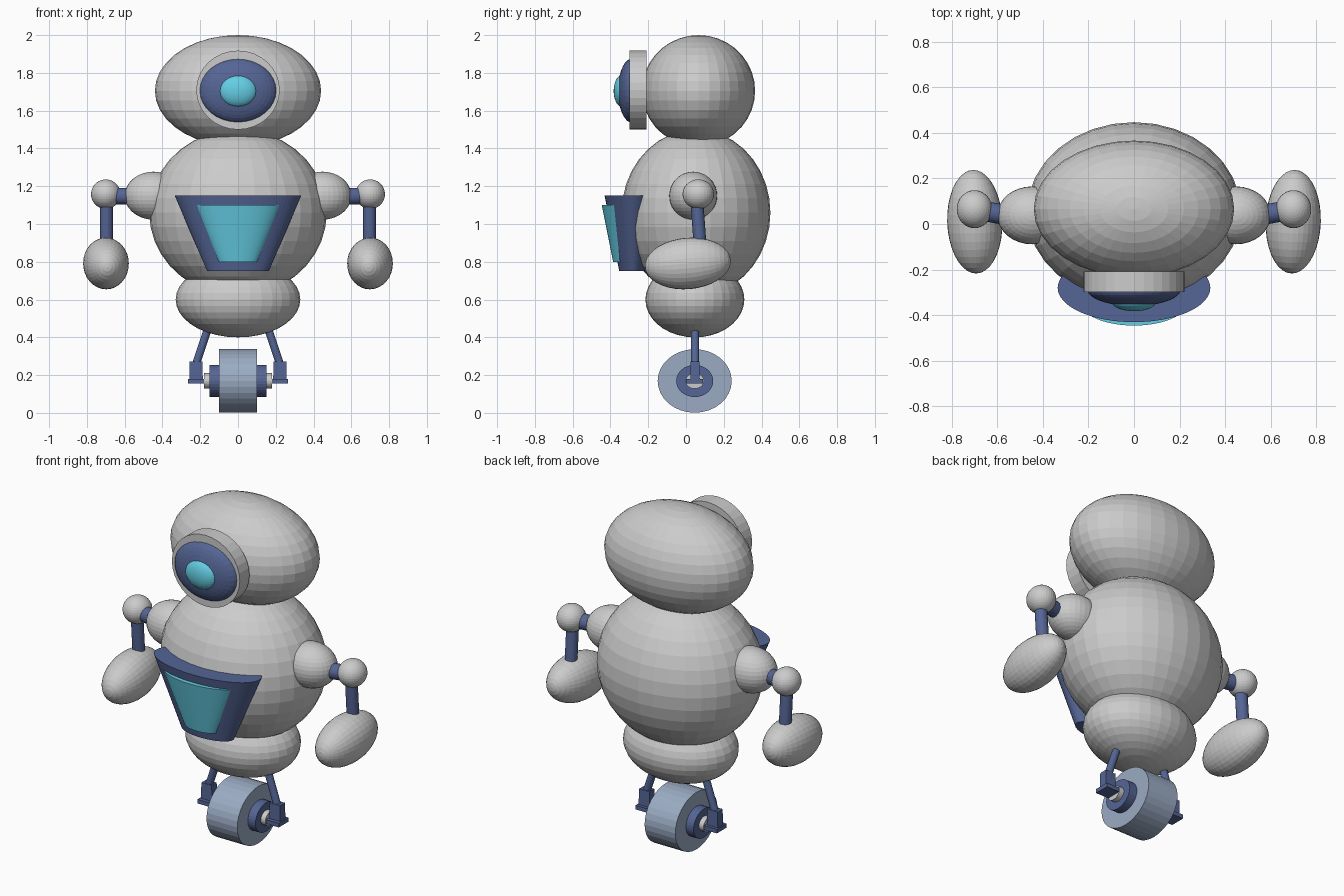
import bpy, bmesh
from math import radians
from mathutils import Vector, Matrix, Euler

if "Cube" in bpy.data.objects:
    bpy.data.objects.remove(bpy.data.objects["Cube"])


def material(name, rgb):
    m = bpy.data.materials.new(name)
    m.diffuse_color = (*rgb, 1)
    m.use_nodes = True
    m.node_tree.nodes["Principled BSDF"].inputs["Base Color"].default_value = m.diffuse_color
    return m


NAVY = material("navy", (0.09, 0.13, 0.30))
CYAN = material("cyan", (0.13, 0.62, 0.78))
STEEL = material("steel", (0.33, 0.41, 0.55))


def finish(name, bm, mat):
    me = bpy.data.meshes.new(name)
    bm.to_mesh(me)
    bm.free()
    if mat:
        me.materials.append(mat)
    ob = bpy.data.objects.new(name, me)
    bpy.context.collection.objects.link(ob)
    return ob


def place(loc, rot, scale):
    return Matrix.LocRotScale(Vector(loc), Euler([radians(a) for a in rot]), Vector(scale))


def ball(name, loc, radii, mat=None, rot=(0, 0, 0)):
    bm = bmesh.new()
    bmesh.ops.create_uvsphere(bm, u_segments=32, v_segments=18, radius=1,
                              matrix=place(loc, rot, radii))
    return finish(name, bm, mat)


def drum(name, loc, scale, mat=None, rot=(0, 0, 0), r1=1, r2=1, seg=32):
    # unit-height cone or cylinder along local z
    bm = bmesh.new()
    bmesh.ops.create_cone(bm, cap_ends=True, segments=seg, radius1=r1, radius2=r2,
                          depth=1, matrix=place(loc, rot, scale))
    return finish(name, bm, mat)


def rod(name, a, b, r, mat):
    a, b = Vector(a), Vector(b)
    q = (b - a).to_track_quat('Z', 'Y')
    bm = bmesh.new()
    bmesh.ops.create_cone(bm, cap_ends=True, segments=24, radius1=r, radius2=r,
                          depth=(b - a).length,
                          matrix=Matrix.LocRotScale((a + b) / 2, q, None))
    return finish(name, bm, mat)


def box(name, loc, size, mat, taper=1):
    bm = bmesh.new()
    bmesh.ops.create_cube(bm, size=1, matrix=Matrix.Diagonal((*size, 1)))
    for v in bm.verts:
        if v.co.z > 0:
            v.co.x *= taper
            v.co.y *= taper
    bmesh.ops.translate(bm, verts=bm.verts, vec=loc)
    return finish(name, bm, mat)


# Body masses
ball("head", (0, 0.066, 1.705), (0.44, 0.30, 0.295))
ball("torso", (0, 0.053, 1.06), (0.47, 0.394, 0.44))
ball("pelvis", (0, 0.047, 0.60), (0.33, 0.262, 0.20))

# Eye: rim, lens and pupil
drum("eye_rim", (0, -0.254, 1.709), (0.221, 0.209, 0.09), rot=(90, 0, 0))
ball("eye_lens", (0, -0.287, 1.706), (0.205, 0.169, 0.073), NAVY, rot=(90, 0, 0))
ball("eye_pupil", (0, -0.337, 1.704), (0.10, 0.085, 0.046), CYAN, rot=(90, 0, 0))

# Chest panel: two tapered elliptical frustums
drum("chest_panel", (0, -0.28, 0.95), (1, 0.45, 0.40), NAVY, r1=0.163, r2=0.335, seg=64)
drum("chest_screen", (0, -0.34, 0.95), (1, 0.447, 0.30), CYAN, r1=0.103, r2=0.237, seg=64)

# Wheel, hub and axle
for name, half, ry, rz, mat in (("wheel", 0.10, 0.196, 0.168, STEEL),
                                ("wheel_hub", 0.15, 0.098, 0.085, NAVY),
                                ("wheel_axle", 0.18, 0.049, 0.041, None)):
    drum(name, (0, 0.046, 0.169), (rz, ry, 2 * half), mat, rot=(0, 90, 0))

for s, side in ((-1, "left"), (1, "right")):
    # Arm
    ball(side + "_shoulder", (s * 0.447, 0.038, 1.15), (0.153, 0.127, 0.127))
    rod(side + "_upper_arm", (s * 0.48, 0.025, 1.143), (s * 0.70, 0.064, 1.15), 0.044, NAVY)
    ball(side + "_elbow", (s * 0.70, 0.065, 1.158), (0.078, 0.083, 0.078))
    rod(side + "_forearm", (s * 0.697, 0.056, 1.14), (s * 0.697, 0.078, 0.84), 0.034, NAVY)
    ball(side + "_hand", (s * 0.699, 0.01, 0.791), (0.121, 0.136, 0.228),
         rot=(-85, 0, -s * 2))
    # Leg strut, ankle block and foot plate holding the axle
    rod(side + "_leg", (s * 0.145, 0.048, 0.49), (s * 0.228, 0.048, 0.24), 0.021, NAVY)
    box(side + "_ankle", (s * 0.222, 0.048, 0.222), (0.072, 0.05, 0.10), NAVY, 0.93)
    box(side + "_foot_plate", (s * 0.222, 0.046, 0.168), (0.086, 0.09, 0.024), NAVY)
